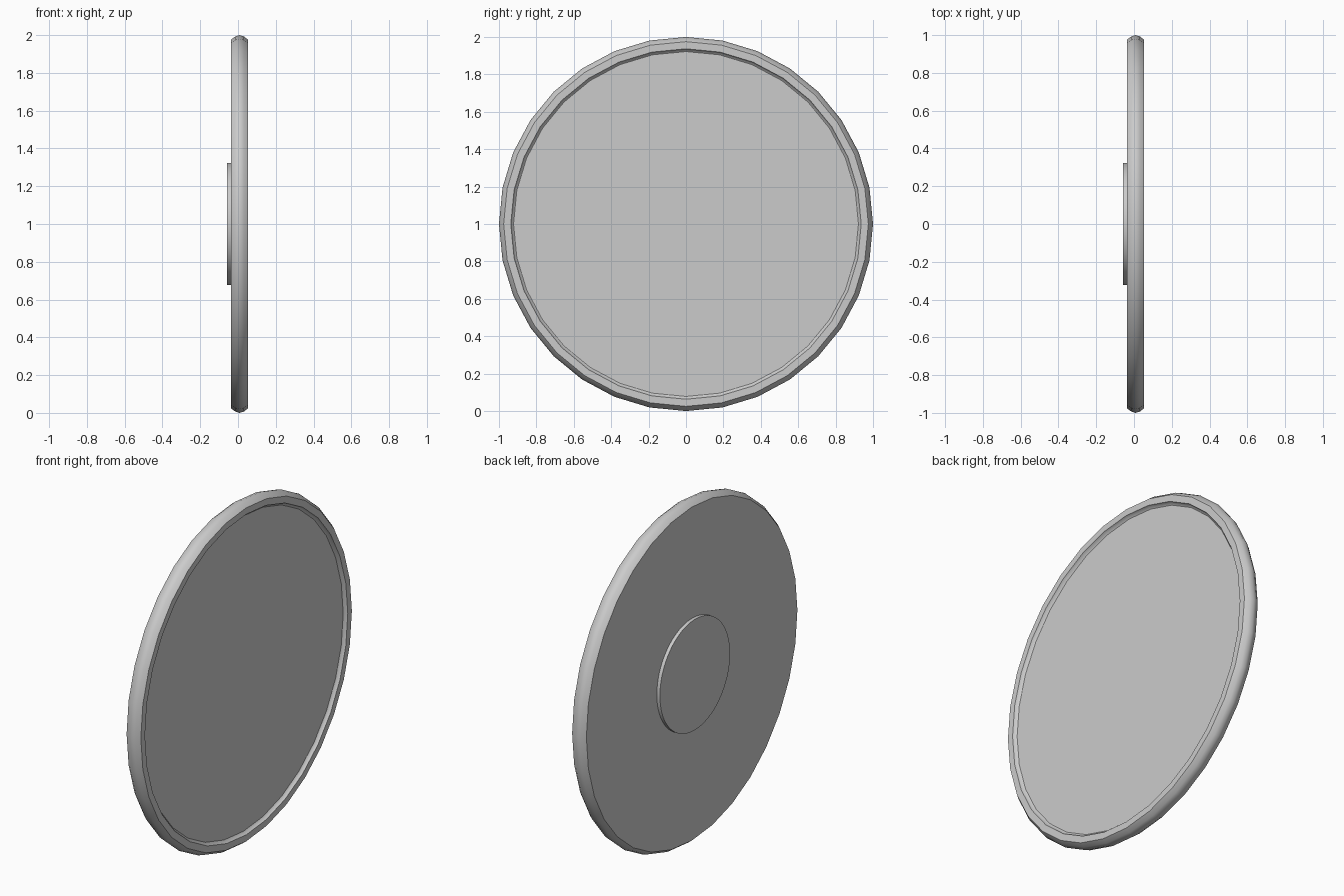
import bpy, bmesh, math

if "Cube" in bpy.data.objects:
    bpy.data.objects.remove(bpy.data.objects["Cube"])


def lathe(name, profile, sides):
    """Turn (x, radius) points around the x axis; both ends are capped."""
    bm = bmesh.new()
    rings = []
    for x, r in profile:
        ring = []
        for i in range(sides):
            a = 2 * math.pi * i / sides
            ring.append(bm.verts.new((x, r * math.cos(a), 1 + r * math.sin(a))))
        rings.append(ring)
    for a, b in zip(rings, rings[1:]):
        for i in range(sides):
            j = (i + 1) % sides
            bm.faces.new((a[i], a[j], b[j], b[i]))
    bm.faces.new(rings[0])
    bm.faces.new(rings[-1])
    bmesh.ops.recalc_face_normals(bm, faces=bm.faces)
    mesh = bpy.data.meshes.new(name)
    bm.to_mesh(mesh)
    bm.free()
    obj = bpy.data.objects.new(name, mesh)
    bpy.context.collection.objects.link(obj)
    bpy.ops.object.select_all(action='DESELECT')
    obj.select_set(True)
    bpy.context.view_layer.objects.active = obj
    bpy.ops.object.shade_smooth_by_angle(angle=math.radians(35))
    return obj


# round disc: flat back, bulged edge, raised lip and recessed front panel
lathe("disc_body", [(-0.038, 0.975), (-0.015, 0.993), (0.008, 1.0),
                    (0.031, 0.993), (0.054, 0.975), (0.054, 0.937),
                    (0.042, 0.932), (0.035, 0.922)], 32)

# mounting pad on the back
lathe("back_pad", [(-0.058, 0.324), (-0.036, 0.324)], 64)
